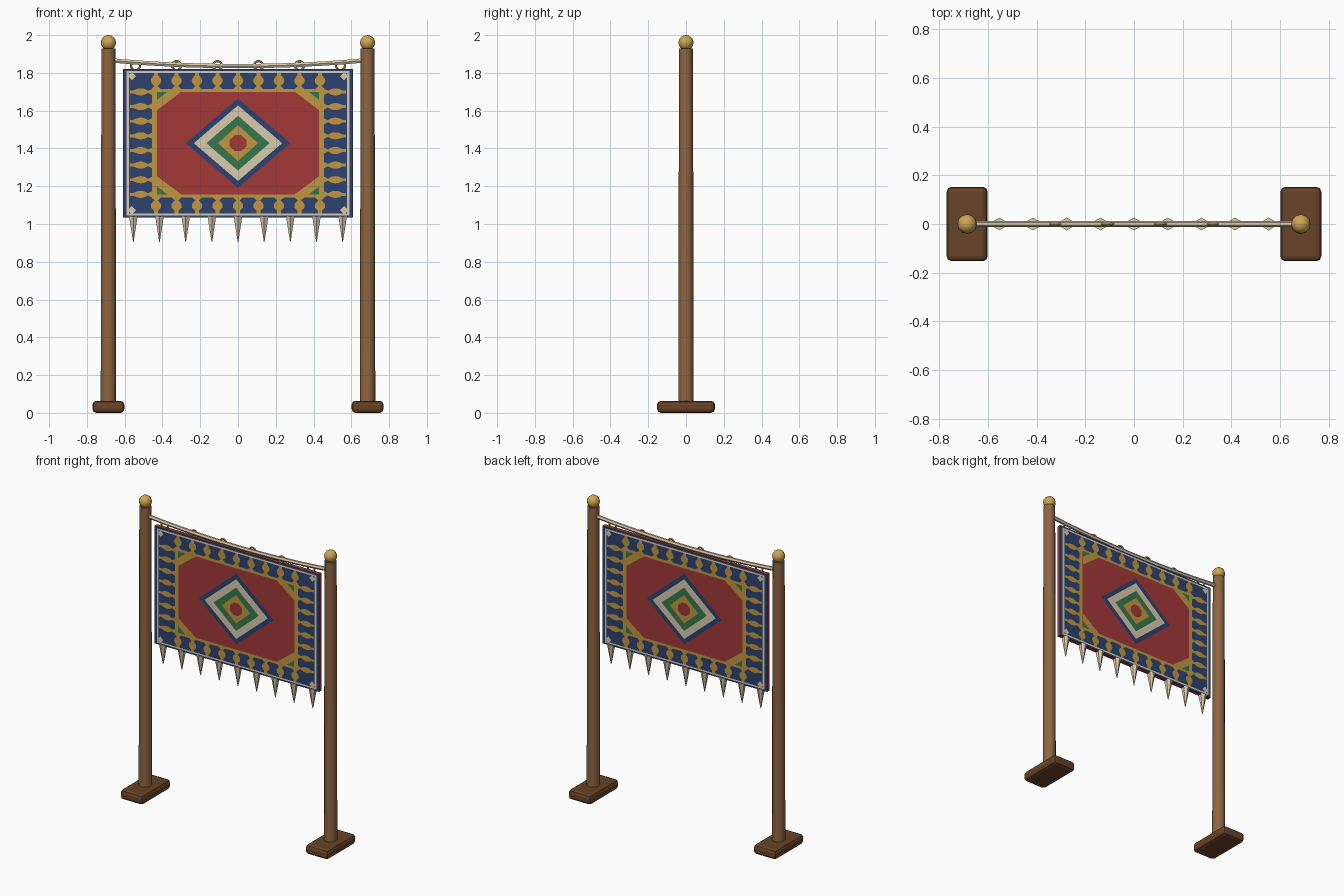
import bpy
import bmesh
from math import pi, radians

cube = bpy.data.objects.get("Cube")
if cube:
    bpy.data.objects.remove(cube, do_unlink=True)


def material(name, r, g, b):
    m = bpy.data.materials.new(name)
    m.use_nodes = True
    m.diffuse_color = (r, g, b, 1)
    bsdf = next(n for n in m.node_tree.nodes if n.type == "BSDF_PRINCIPLED")
    bsdf.inputs["Base Color"].default_value = (r, g, b, 1)
    bsdf.inputs["Roughness"].default_value = 0.8
    return m


WOOD = material("post wood", 0.27, 0.13, 0.055)
DARK = material("dark base wood", 0.14, 0.055, 0.02)
BRASS = material("brass", 0.62, 0.38, 0.08)
RED = material("red wool", 0.36, 0.04, 0.04)
BLUE = material("blue wool", 0.025, 0.055, 0.16)
GOLD = material("gold wool", 0.54, 0.31, 0.05)
CREAM = material("cream", 0.70, 0.60, 0.42)
GREEN = material("green wool", 0.035, 0.19, 0.07)


def finish(name, mat, smooth=True):
    ob = bpy.context.object
    ob.name = ob.data.name = name
    ob.data.materials.append(mat)
    if smooth:
        bpy.ops.object.shade_smooth_by_angle(angle=radians(40))
    return ob


def box(name, loc, size, mat, bevel=0):
    bpy.ops.mesh.primitive_cube_add(size=1, location=loc)
    bpy.context.object.scale = size
    bpy.ops.object.transform_apply(location=False, rotation=False)
    ob = finish(name, mat, smooth=False)
    if bevel:
        mod = ob.modifiers.new("edges", "BEVEL")
        mod.width = bevel
        mod.segments = 2
    return ob


# Posts with feet and ball finials
POST_X = 0.686
for side, s in (("left", 1), ("right", -1)):
    box(side + "_foot", (s * POST_X, 0, 0.032), (0.168, 0.306, 0.064), DARK, 0.02)
    bpy.ops.mesh.primitive_cone_add(vertices=12, radius1=0.041, radius2=0.037,
                                    depth=1.89, location=(s * POST_X, 0, 0.985))
    finish(side + "_post", WOOD)
    bpy.ops.mesh.primitive_uv_sphere_add(segments=12, ring_count=8, radius=0.04,
                                         location=(s * POST_X, 0, 1.96))
    finish(side + "_finial", BRASS)

# Sagging rope between the posts
curve = bpy.data.curves.new("rope", "CURVE")
curve.dimensions = "3D"
curve.bevel_depth = 0.013
curve.bevel_resolution = 1
spline = curve.splines.new("POLY")
STEPS = 16
spline.points.add(STEPS)
for i, p in enumerate(spline.points):
    t = 2 * i / STEPS - 1
    p.co = (0.67 * t, 0, 1.836 + 0.03 * t * t, 1)
rope = bpy.data.objects.new("rope", curve)
bpy.context.collection.objects.link(rope)
bpy.ops.object.select_all(action="DESELECT")
bpy.context.view_layer.objects.active = rope
rope.select_set(True)
bpy.ops.object.convert(target="MESH")
finish("rope", CREAM)

# Hanging rings
for i in range(6):
    bpy.ops.mesh.primitive_torus_add(major_radius=0.024, minor_radius=0.006,
                                     major_segments=14, minor_segments=6,
                                     location=((i - 2.5) * 0.217, 0, 1.838),
                                     rotation=(pi / 2, 0, 0))
    finish("hanging_ring_%d" % (i + 1), BRASS)

# Carpet body
MID_Z, HALF_W, HALF_H, HALF_T = 1.428, 0.61, 0.393, 0.013
box("carpet_body", (0, 0, MID_Z), (2 * HALF_W, 2 * HALF_T, 2 * HALF_H), RED)


def panel(name, shapes, layer, mat):
    """Flat woven shapes, laid on the front and the back of the carpet."""
    bm = bmesh.new()
    for face_dir in (-1, 1):
        y = face_dir * (HALF_T + 0.0009 * layer)
        for pts in shapes:
            f = bm.faces.new([bm.verts.new((x, y, MID_Z + z)) for x, z in pts])
            f.normal_update()
            if f.normal.y * face_dir < 0:
                f.normal_flip()
    me = bpy.data.meshes.new(name)
    bm.to_mesh(me)
    bm.free()
    me.materials.append(mat)
    bpy.context.collection.objects.link(bpy.data.objects.new(name, me))


def rect(w, h):
    return [(-w, -h), (w, -h), (w, h), (-w, h)]


def diamond(w, h, cx=0, cz=0):
    return [(cx - w, cz), (cx, cz - h), (cx + w, cz), (cx, cz + h)]


# Nested borders and field
for layer, (name, w, h, mat) in enumerate((
        ("carpet_edge", HALF_W, HALF_H, BLUE),
        ("cream_line", 0.59, 0.382, CREAM),
        ("blue_border", 0.578, 0.372, BLUE),
        ("gold_frame", 0.455, 0.288, GOLD),
        ("red_field", 0.43, 0.272, RED)), 1):
    panel(name, [rect(w, h)], layer, mat)


# Corner triangles of the field
def corners(w, h):
    return [[(sx * 0.43, sz * 0.272), (sx * (0.43 - w), sz * 0.272),
             (sx * 0.43, sz * (0.272 - h))] for sx in (-1, 1) for sz in (-1, 1)]


panel("gold_corners", corners(0.13, 0.098), 6, GOLD)
panel("green_corners", corners(0.056, 0.044), 7, GREEN)

# Central medallion
for layer, (name, w, h, mat) in enumerate((
        ("medallion_blue", 0.277, 0.237, BLUE),
        ("medallion_cream", 0.234, 0.2, CREAM),
        ("medallion_green", 0.167, 0.145, GREEN),
        ("medallion_gold", 0.106, 0.095, GOLD)), 6):
    panel(name, [diamond(w, h)], layer, mat)
panel("medallion_heart", [[(x * 0.044, z * 0.042) for x, z in (
    (-1, -.4), (-.4, -1), (.4, -1), (1, -.4), (1, .4), (.4, 1), (-.4, 1), (-1, .4))]],
    10, RED)

# Bud motifs around the border: (depth from outside, half width)
BUD = ((0, 0.4), (0.16, 0.4), (0.35, 0.9), (0.5, 1), (0.65, 0.85), (0.82, 0.3), (1, 0.85))
OUTLINE = BUD + tuple((d, -w) for d, w in reversed(BUD))
buds = []
for s in (-1, 1):
    for i in range(-4, 5):
        buds.append([(i * 0.1085 + w * 0.028, s * (0.372 - d * 0.084))
                     for d, w in OUTLINE])
    for i in range(8):
        buds.append([(s * (0.573 - d * 0.118), (i - 3.5) * 0.0775 + w * 0.019)
                     for d, w in OUTLINE])
panel("border_buds", buds, 4, GOLD)
panel("corner_dots", [diamond(0.022, 0.022, sx * 0.562, sz * 0.355)
                      for sx in (-1, 1) for sz in (-1, 1)], 5, CREAM)

# Tassels along the lower edge
for i in range(9):
    bpy.ops.mesh.primitive_cone_add(vertices=6, radius1=0.026, radius2=0.002,
                                    depth=0.135, rotation=(pi, 0, 0),
                                    location=((i - 4) * 0.1385, 0, 0.973))
    finish("tassel_%d" % (i + 1), CREAM, smooth=False)
